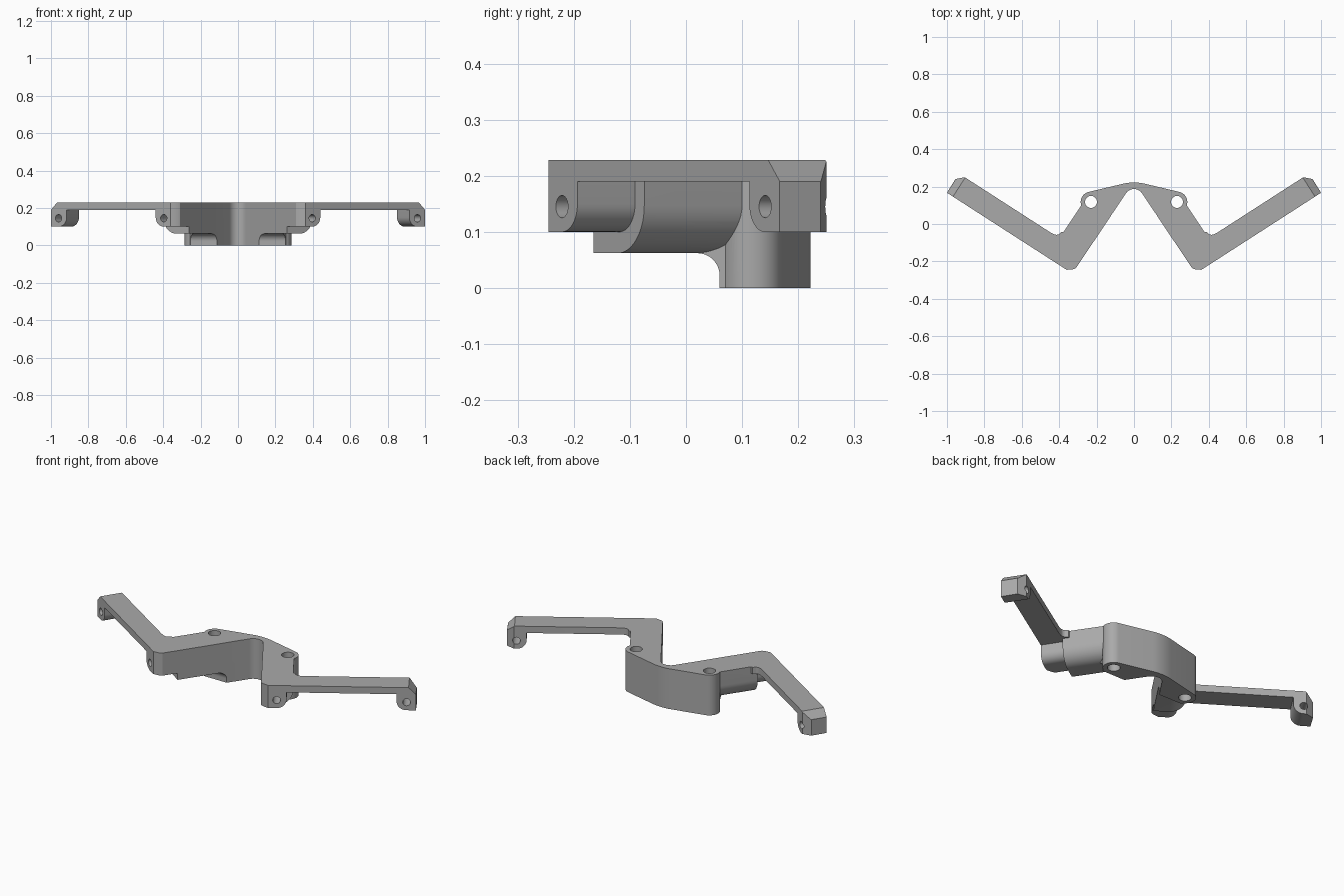
import bpy, bmesh
from math import radians, cos, sin
from mathutils import Vector

if "Cube" in bpy.data.objects:
    bpy.data.objects.remove(bpy.data.objects["Cube"])

grey = bpy.data.materials.new("plain grey")
grey.use_nodes = True
grey.diffuse_color = (0.4, 0.4, 0.4, 1)
grey.node_tree.nodes["Principled BSDF"].inputs["Base Color"].default_value = (0.4, 0.4, 0.4, 1)

X, Y, Z = Vector((1, 0, 0)), Vector((0, 1, 0)), Vector((0, 0, 1))
TOP = 0.228


def arc(cx, cy, r, start, end, steps=12):
    angles = [radians(start + (end - start) * i / steps) for i in range(steps + 1)]
    return [(cx + r * cos(a), cy + r * sin(a)) for a in angles]


def prism(name, points, origin, ex, ey, push):
    """Extrude a flat profile, drawn on axes ex and ey, along push."""
    bm = bmesh.new()
    verts = [bm.verts.new(origin + ex * p[0] + ey * p[1]) for p in points]
    face = bm.faces.new(verts)
    new = bmesh.ops.extrude_face_region(bm, geom=[face])["geom"]
    moved = [v for v in new if isinstance(v, bmesh.types.BMVert)]
    bmesh.ops.translate(bm, verts=moved, vec=push)
    bmesh.ops.recalc_face_normals(bm, faces=bm.faces)
    mesh = bpy.data.meshes.new(name)
    bm.to_mesh(mesh)
    bm.free()
    mesh.materials.append(grey)
    ob = bpy.data.objects.new(name, mesh)
    bpy.context.collection.objects.link(ob)
    return ob


def bake(ob):
    graph = bpy.context.evaluated_depsgraph_get()
    mesh = bpy.data.meshes.new_from_object(ob.evaluated_get(graph))
    ob.modifiers.clear()
    ob.data = mesh


def combine(ob, other, operation):
    mod = ob.modifiers.new(operation.lower(), "BOOLEAN")
    mod.operation, mod.object, mod.solver = operation, other, "EXACT"
    bake(ob)
    bpy.data.objects.remove(other)


# Directions along and across the arm, measured from its outer end
along = Vector((cos(radians(32.8)), sin(radians(32.8)), 0))
across = Vector((-along.y, along.x, 0))
arm_end = Vector((1.0, 0.167, 0))

# Arm with its two feet: one tall prism, cleared underneath between the feet
arm = prism("arm", [(0.263, -0.165), (0.31, -0.235), (0.325, -0.242), (0.36, -0.245),
                    (1.0, 0.167), (0.955, 0.24), (0.905, 0.25), (0.45, -0.043),
                    (0.428, -0.055), (0.414, -0.058), (0.402, -0.055), (0.388, -0.043),
                    (0.33, -0.05)],
            Z * 0.1, X, Y, Z * (TOP - 0.1))
clearance = [(-0.1, 0.19)] + arc(-0.05, 0.15, 0.05, 180, 270) + [(-0.05, 0.05), (-0.716, 0.05)]
clearance += arc(-0.716, 0.15, 0.05, -90, 0) + [(-0.666, 0.19)]
combine(arm, prism("clearance", clearance, arm_end - across * 0.1, along, Z, across * 0.4), "DIFFERENCE")

# Sloped top at the arm end
slope = [(0, 0.19), (-0.06, 0.25), (0.06, 0.25), (0.06, 0.19)]
combine(arm, prism("slope", slope, arm_end - across * 0.1, along, Z, across * 0.4), "DIFFERENCE")

# Cross holes through the feet
for u, depth in ((-0.048, 0.3), (-0.717, 0.15)):
    hole = prism("cross_hole", arc(u, 0.145, 0.02, 0, 345, 23),
                 arm_end - across * 0.05, along, Z, across * depth)
    combine(arm, hole, "DIFFERENCE")

# Central block around the screw holes, undercut with a rounded step
block = prism("bracket", arc(0, -0.028, 0.25, 100, 76.5, 8) + arc(0.23, 0.118, 0.055, 76.5, -60, 20)
              + [(0.24, 0.02), (0.1396, 0.02)] + arc(0, 0.135, 0.052, 33.7, 120, 14),
              Vector(), X, Y, Z * TOP)
step = [(-0.1, -0.1), (0.06, -0.1)] + arc(0.02, 0.022, 0.04, 0, 90) + [(-0.1, 0.062)]
combine(block, prism("step", step, Vector(), Y, Z, X * 0.6), "DIFFERENCE")

# Thick limb from the block to the elbow, its lower outer edge rounded
out = Vector((0.831, 0.556, 0))
limb_profile = [(0, TOP), (0, 0.062)] + arc(0.078, 0.147, 0.085, -90, 0, 14) + [(0.163, TOP)]
limb = prism("limb", limb_profile, Vector((0.263, -0.165, 0)), out, Z,
             Vector((-0.556, 0.831, 0)) * 0.247)

combine(block, limb, "UNION")
combine(block, arm, "UNION")

# Upright screw hole
screw = prism("screw_hole", arc(0.23, 0.118, 0.032, 0, 348.75, 31), Z * -0.1, X, Y, Z * 0.5)
combine(block, screw, "DIFFERENCE")

# Trim at the middle and mirror to the other side
bm = bmesh.new()
bm.from_mesh(block.data)
bmesh.ops.bisect_plane(bm, geom=bm.verts[:] + bm.edges[:] + bm.faces[:],
                       plane_co=(0, 0, 0), plane_no=(1, 0, 0), clear_inner=True)
bm.to_mesh(block.data)
bm.free()
mirror = block.modifiers.new("mirror", "MIRROR")
mirror.use_clip = True
bake(block)

bpy.ops.object.select_all(action="DESELECT")
block.select_set(True)
bpy.context.view_layer.objects.active = block
bpy.ops.object.shade_smooth_by_angle(angle=radians(25))
